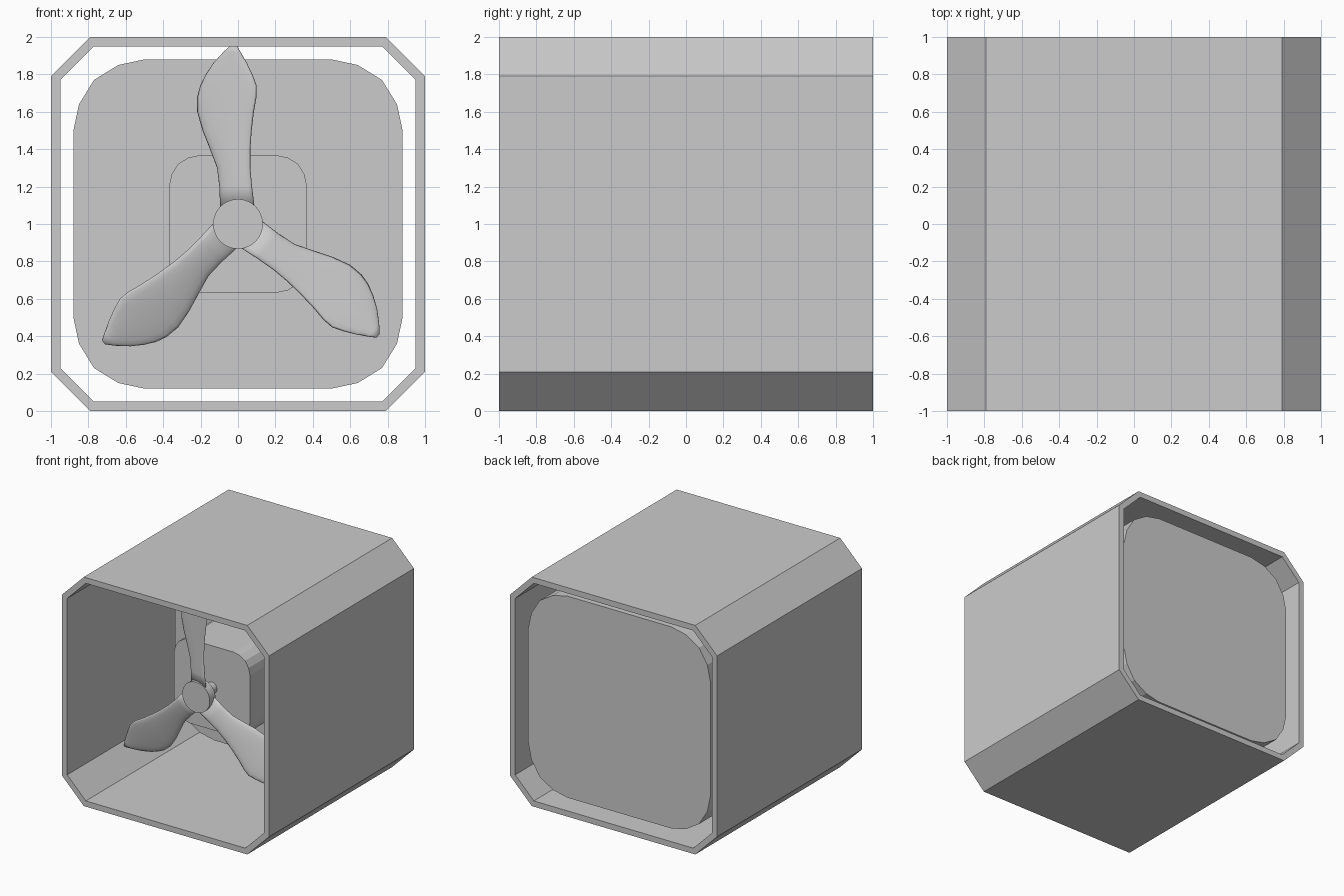
import bpy, bmesh, math
from mathutils import Matrix, Vector

if "Cube" in bpy.data.objects:
    bpy.data.objects.remove(bpy.data.objects["Cube"])


def finish(name, bm, smooth=False):
    bmesh.ops.remove_doubles(bm, verts=bm.verts, dist=1e-5)
    bmesh.ops.recalc_face_normals(bm, faces=bm.faces)
    me = bpy.data.meshes.new(name)
    bm.to_mesh(me)
    bm.free()
    ob = bpy.data.objects.new(name, me)
    bpy.context.collection.objects.link(ob)
    if smooth:
        for p in me.polygons:
            p.use_smooth = True
    return ob


def four_way(corner):
    """Repeat one corner's points around the square outline."""
    return [Matrix.Rotation(math.radians(90 * k), 2) @ Vector(p)
            for k in range(4) for p in corner]


def bridge(bm, a, b):
    n = len(a)
    for i in range(n):
        j = (i + 1) % n
        bm.faces.new((a[i], a[j], b[j], b[i]))


def ring(bm, pts, y):
    return [bm.verts.new((x, y, z + 1)) for x, z in pts]


def prism(name, pts, y0, y1, smooth=False):
    bm = bmesh.new()
    a, b = ring(bm, pts, y0), ring(bm, pts, y1)
    bridge(bm, a, b)
    bm.faces.new(a)
    bm.faces.new(b)
    ob = finish(name, bm, smooth)
    return ob


def circle(r, n):
    return [(r * math.cos(2 * math.pi * i / n), r * math.sin(2 * math.pi * i / n))
            for i in range(n)]


# Open octagonal housing
outer = four_way([(1, 0.79), (0.79, 1)])
inner = four_way([(0.95, 0.77), (0.77, 0.95)])
bm = bmesh.new()
loops = [ring(bm, p, y) for p, y in ((outer, -1), (outer, 1), (inner, 1), (inner, -1))]
for k in range(4):
    bridge(bm, loops[k], loops[(k + 1) % 4])
finish("housing", bm)

# Rounded rear block and smaller motor box in front of it
corner = [(0.88, 0.5), (0.85, 0.64), (0.77, 0.77), (0.64, 0.85), (0.5, 0.88)]
block = four_way(corner)
prism("rear_block", block, 0.39, 0.92)
prism("motor_box", [p * 0.417 for p in block], -0.36, 0.39)

# Hub and shaft
prism("hub", circle(0.133, 48), -0.58, -0.50)
prism("shaft", circle(0.05, 24), -0.50, -0.36)

# Blade stations: radius, left edge, right edge
stations = [(0.08, -0.095, 0.09), (0.2, -0.10, 0.075), (0.3, -0.112, 0.066),
            (0.4, -0.15, 0.066), (0.5, -0.19, 0.073), (0.6, -0.218, 0.085),
            (0.68, -0.218, 0.099), (0.74, -0.202, 0.1), (0.8, -0.172, 0.077),
            (0.86, -0.132, 0.048), (0.92, -0.078, 0.014), (0.958, -0.036, -0.01)]


def blade(name, angle):
    bm = bmesh.new()
    rot = Matrix.Rotation(-math.radians(angle), 4, 'Y')
    loops = []
    n = 16
    for r, l, rt in stations:
        mid, half = (l + rt) / 2, (rt - l) / 2
        thick = 0.024 * (1 - 0.6 * r)
        loop = []
        for i in range(n):
            a = 2 * math.pi * i / n
            t = mid + half * math.cos(a)
            y = -0.54 - 0.32 * t + thick * math.sin(a)
            if r < 0.1:
                y = -0.54 + (y + 0.54) * 0.8
            v = rot @ Vector((t, y, r))
            loop.append(bm.verts.new(v + Vector((0, 0, 1))))
        loops.append(loop)
    for a, b in zip(loops, loops[1:]):
        bridge(bm, a, b)
    bm.faces.new(loops[0])
    bm.faces.new(loops[-1])
    finish(name, bm, True)


# Three pitched blades
for i, ang in enumerate((0, 130, -130)):
    blade(f"blade_{i + 1}", ang)
